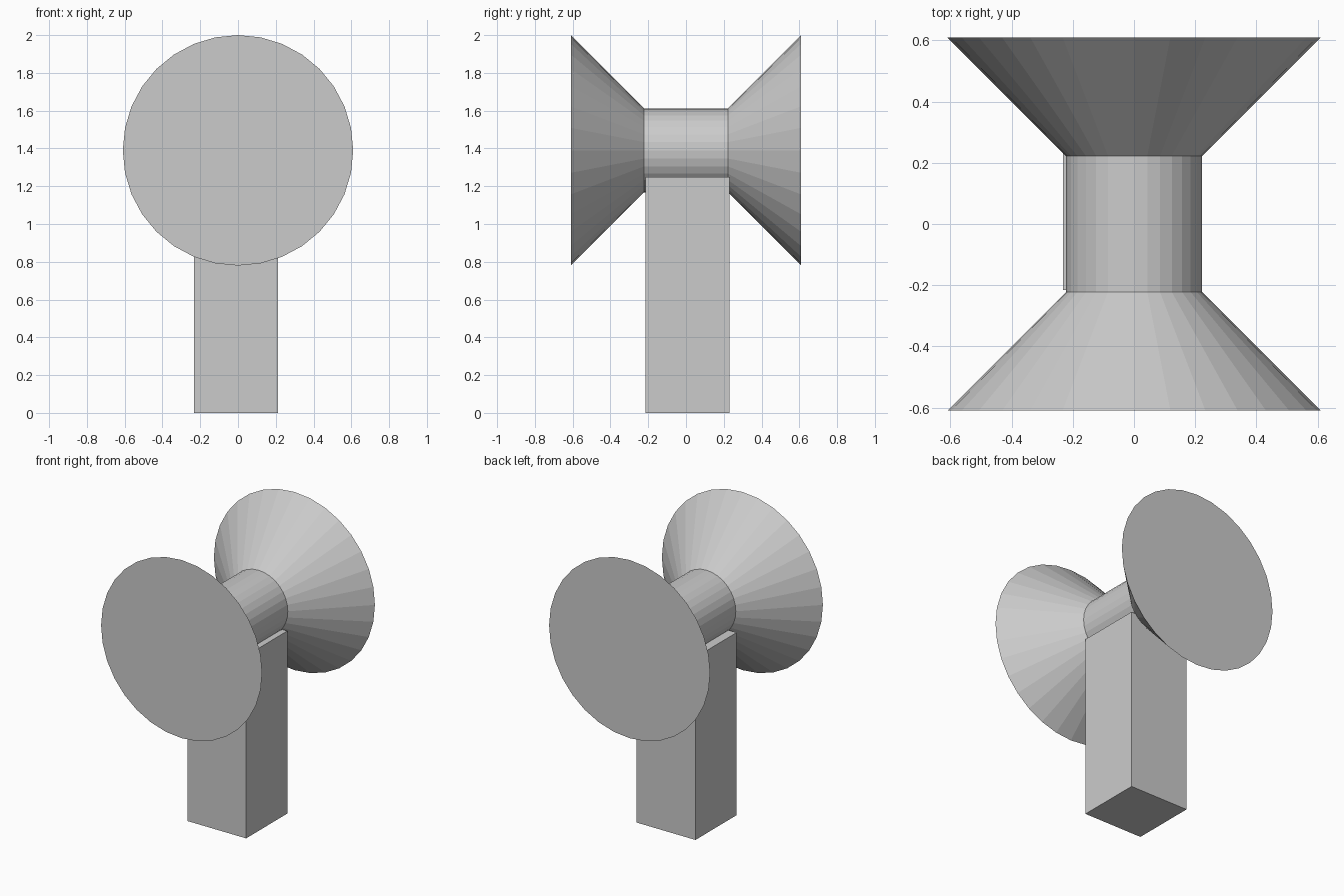
import bpy, bmesh, math

if "Cube" in bpy.data.objects:
    bpy.data.objects.remove(bpy.data.objects["Cube"])

SIDES = 32
AXIS_Z = 1.39


def make_object(name, bm):
    bmesh.ops.recalc_face_normals(bm, faces=bm.faces)
    mesh = bpy.data.meshes.new(name)
    bm.to_mesh(mesh)
    bm.free()
    obj = bpy.data.objects.new(name, mesh)
    bpy.context.collection.objects.link(obj)
    return obj


# Spool head: a short drum flaring into a wide cone at each end, along y
bm = bmesh.new()
rings = []
for y, r in [(-0.61, 0.61), (-0.222, 0.222), (0.222, 0.222), (0.61, 0.61)]:
    angles = [2 * math.pi * i / SIDES for i in range(SIDES)]
    rings.append([bm.verts.new((r * math.sin(a), y, AXIS_Z + r * math.cos(a)))
                  for a in angles])
for a, b in zip(rings, rings[1:]):
    for i in range(SIDES):
        j = (i + 1) % SIDES
        bm.faces.new((a[i], a[j], b[j], b[i]))
bm.faces.new(rings[0])
bm.faces.new(rings[-1])
make_object("spool_head", bm)

# Square post, very slightly off centre under the drum
bm = bmesh.new()
bmesh.ops.create_cube(bm, size=1)
bmesh.ops.scale(bm, verts=bm.verts, vec=(0.445, 0.445, 1.25))
bmesh.ops.translate(bm, verts=bm.verts, vec=(-0.01, 0.007, 0.625))
make_object("post", bm)
